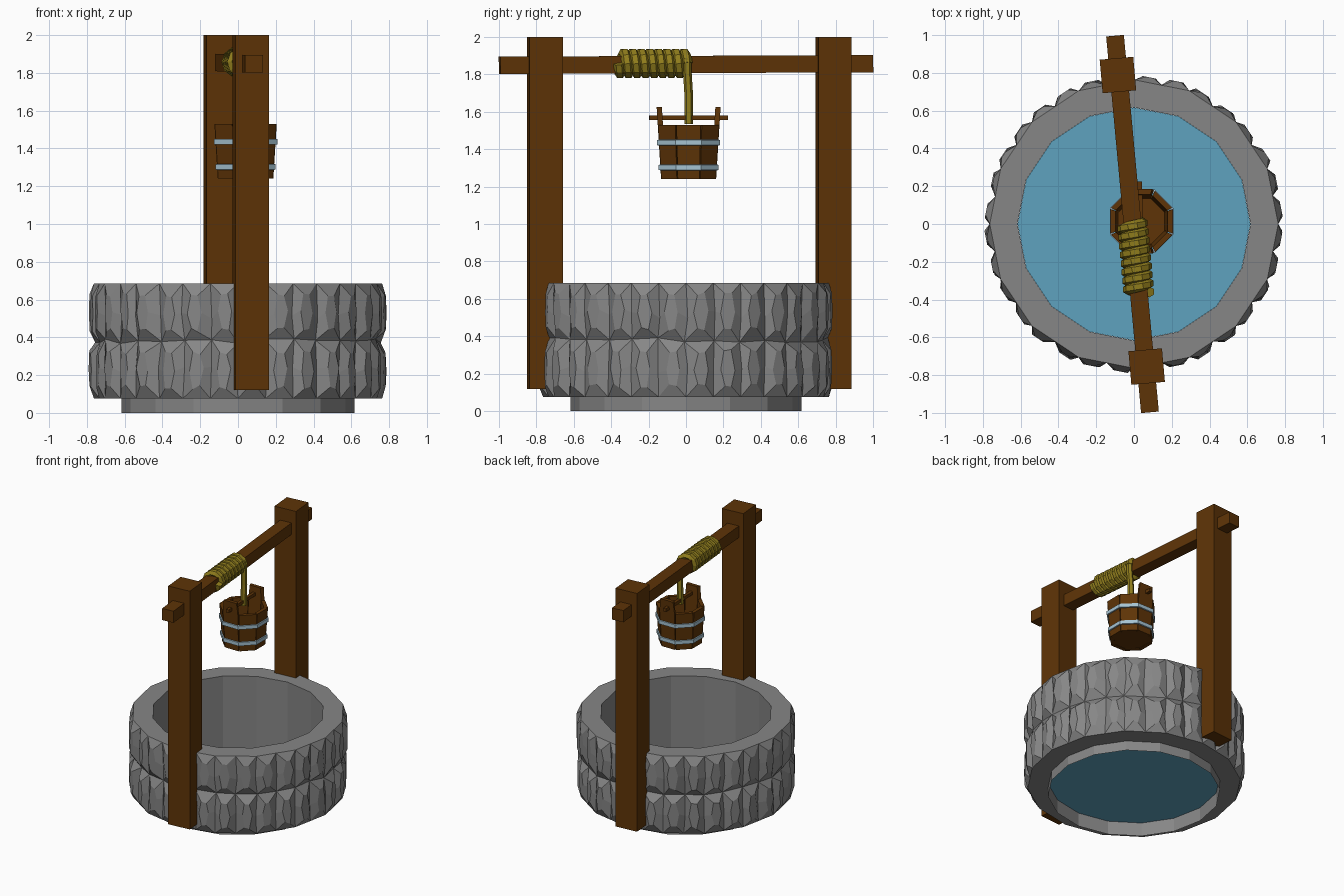
import bpy, bmesh, math, random
from mathutils import Matrix, Vector

if "Cube" in bpy.data.objects:
    bpy.data.objects.remove(bpy.data.objects["Cube"])

random.seed(4)
TILT = math.radians(5.0)          # the wooden frame is turned slightly about z


def mat(name, rgb):
    m = bpy.data.materials.new(name)
    m.diffuse_color = (*rgb, 1)
    m.use_nodes = True
    m.node_tree.nodes["Principled BSDF"].inputs["Base Color"].default_value = m.diffuse_color
    return m


WOOD = mat("brown wood", (0.112, 0.034, 0.002))
STONE = mat("grey stone", (0.24, 0.24, 0.24))
WATER = mat("blue water", (0.112, 0.36, 0.52))
ROPE = mat("straw rope", (0.285, 0.21, 0.012))
METAL = mat("pale metal", (0.38, 0.55, 0.65))


def finish(bm, name, material, fix=True):
    if fix:
        bmesh.ops.recalc_face_normals(bm, faces=bm.faces)
    me = bpy.data.meshes.new(name)
    bm.to_mesh(me)
    bm.free()
    me.materials.append(material)
    ob = bpy.data.objects.new(name, me)
    bpy.context.collection.objects.link(ob)
    return ob


def box(name, size, loc, material, rot=(0, 0, 0)):
    bm = bmesh.new()
    bmesh.ops.create_cube(bm, size=1)
    bmesh.ops.scale(bm, vec=size, verts=bm.verts)
    ob = finish(bm, name, material)
    ob.location, ob.rotation_euler = loc, rot
    return ob


def lathe(name, profile, n, material, phase=0.0, loc=(0, 0, 0)):
    """Revolve a closed loop of (radius, z) points into n flat sides."""
    bm = bmesh.new()
    rings = [[bm.verts.new((r * math.cos(phase + i * math.tau / n),
                            r * math.sin(phase + i * math.tau / n), z))
              for i in range(n)] for r, z in profile]
    for a, b in zip(rings, rings[1:] + rings[:1]):
        for i in range(n):
            j = (i + 1) % n
            bm.faces.new((a[i], a[j], b[j], b[i]))
    ob = finish(bm, name, material)
    ob.location = loc
    return ob


def tube(name, pts, radius, sides, material):
    """Sweep a small polygon along a path."""
    bm = bmesh.new()
    rings = []
    pts = [Vector(p) for p in pts]
    ref = Vector((0, 1, 0.05)).normalized()
    for k, p in enumerate(pts):
        t = (pts[min(k + 1, len(pts) - 1)] - pts[max(k - 1, 0)]).normalized()
        u = (ref - t * ref.dot(t)).normalized()
        v = t.cross(u)
        rings.append([bm.verts.new(p + radius * (u * math.cos(a) + v * math.sin(a)))
                      for a in (math.tau * s / sides for s in range(sides))])
    for a, b in zip(rings, rings[1:]):
        for i in range(sides):
            j = (i + 1) % sides
            bm.faces.new((a[i], a[j], b[j], b[i]))
    bm.faces.new(rings[0])
    bm.faces.new(rings[-1])
    return finish(bm, name, material)


# Stone wall: 16-sided ring faced with two rows of chiselled stones
COLS, IN, Z0, ZM, Z1 = 32, 0.617, 0.076, 0.38, 0.685
STEP = math.tau / COLS
bm = bmesh.new()


def on_ring(col, r, z):
    a = col * STEP
    rem = (a % (math.tau / 16)) - math.pi / 16
    r *= math.cos(math.pi / 16) / math.cos(rem)
    return bm.verts.new((r * math.cos(a), r * math.sin(a), z))


def jit(s):
    return random.uniform(-s, s)


levels = [(Z0, 0.763, 0), (0.225, 0.760, 0.02), (ZM, 0.758, 0.014),
          (0.515, 0.760, 0.02), (Z1, 0.763, 0)]
groove = [[on_ring(c + (jit(0.07) if s else 0), r, z + jit(s)) for c in range(COLS)]
          for z, r, s in levels]
for row in (0, 2):
    lo, mid, hi = groove[row:row + 3]
    zl, zh = levels[row][0], levels[row + 2][0]
    for c in range(COLS):
        d = (c + 1) % COLS
        r = 0.795 + jit(0.006)
        x = c + 0.5 + jit(0.05)
        h = zh - zl
        # six-sided front face, narrow at top and bottom
        spec = [(-0.12, 0.20), (0.12, 0.20), (0.24, 0.5), (0.12, 0.80), (-0.12, 0.80), (-0.24, 0.5)]
        f = [on_ring(x + dx + jit(0.03), r, zl + h * (t + jit(0.04))) for dx, t in spec]
        bm.faces.new(f)
        for q in ((lo[c], lo[d], f[1], f[0]), (lo[d], mid[d], f[2], f[1]),
                  (mid[d], hi[d], f[3], f[2]), (hi[d], hi[c], f[4], f[3]),
                  (hi[c], mid[c], f[5], f[4]), (mid[c], lo[c], f[0], f[5])):
            bm.faces.new(q)
# Flat rim, underside, shaft wall and foot
inner = [[on_ring(c, IN, z) for c in range(COLS)] for z in (Z1, Z0, 0.0)]
for a, b in ((groove[4], inner[0]), (inner[0], inner[1]), (inner[1], inner[2]), (inner[1], groove[0])):
    for c in range(COLS):
        d = (c + 1) % COLS
        bm.faces.new((a[c], a[d], b[d], b[c]))
finish(bm, "stone_wall", STONE)

# Water sheet inside the shaft, a little above the open foot
bm = bmesh.new()
bmesh.ops.create_circle(bm, cap_ends=True, segments=16, radius=IN - 0.001)
finish(bm, "water", WATER, fix=False).location.z = 0.107

# Posts and cross beam
box("front_post", (0.178, 0.178, 1.88), (0.067, -0.754, 1.06), WOOD, (0, 0, TILT))
box("back_post", (0.178, 0.178, 1.88), (-0.085, 0.788, 1.06), WOOD, (0, 0, TILT))
BEAM = Vector((-0.008, 0.0, 1.852))
BROT = (math.radians(0.25), 0, math.radians(5.3))
box("cross_beam", (0.094, 2.0, 0.092), BEAM, WOOD, BROT)

# Rope wound round the beam, then hanging down to the bucket handle
turns, seg = 8, 10
axis = Matrix.Rotation(BROT[2], 3, 'Z')
path = []
for k in range(turns * seg + 1):
    a = -math.tau * k / seg
    y = -0.366 + 0.367 * k / (turns * seg)
    path.append(BEAM + axis @ Vector((0.056 * math.cos(a), y, 0.056 * math.sin(a) + 0.005)))
tube("rope_coil", path, 0.029, 6, ROPE)
BX, BY = 0.040, 0.014
tube("hanging_rope", [path[-1] + Vector((0, 0, 0.03)), path[-1] + Vector((0, 0, -0.03)),
                      (BX + 0.003, BY, 1.70), (BX, BY, 1.555), (BX, BY, 1.535)], 0.023, 6, ROPE)

# Bucket: eight tapered staves, two of them rising into ears
ZB, ZT = 1.24, 1.53


def dist(z):
    return 0.147 + 0.018 * (z - ZB) / (ZT - ZB)


for i in range(8):
    bm = bmesh.new()
    rot = Matrix.Rotation(i * math.tau / 8, 3, 'Z')
    rings = []
    for z, w in ((ZB, 0.95), (ZT, 0.95), (1.625, 0.80))[:3 if i in (2, 6) else 2]:
        hw = dist(z) * math.tan(math.pi / 8) * w
        rings.append([bm.verts.new(rot @ Vector((dist(z) + dx, s * hw, z)))
                      for dx, s in ((0, -1), (0, 1), (-0.028, 0.84), (-0.028, -0.84))])
    bm.faces.new(rings[0])
    bm.faces.new(rings[-1])
    for b, t in zip(rings, rings[1:]):
        for j in range(4):
            bm.faces.new((b[j], b[(j + 1) % 4], t[(j + 1) % 4], t[j]))
    finish(bm, f"bucket_stave_{i + 1}", WOOD).location = (BX, BY, 0)

# Bucket floor, metal hoops and handle rod
bm = bmesh.new()
bmesh.ops.create_cone(bm, cap_ends=True, segments=8, radius1=0.150, radius2=0.150, depth=0.025,
                      matrix=Matrix.Translation((BX, BY, 1.255)) @ Matrix.Rotation(math.pi / 8, 4, 'Z'))
finish(bm, "bucket_floor", WOOD)
for name, z in (("upper_hoop", 1.435), ("lower_hoop", 1.302)):
    o = (dist(z) + 0.009) / math.cos(math.pi / 8)
    lathe(name, [(o - 0.015, z - 0.016), (o, z - 0.014), (o, z + 0.014), (o - 0.015, z + 0.016)],
          8, METAL, math.pi / 8, (BX, BY, 0))
box("handle_rod", (0.024, 0.42, 0.024), (BX - 0.003, BY, 1.567), WOOD, (0, 0, math.radians(2)))
